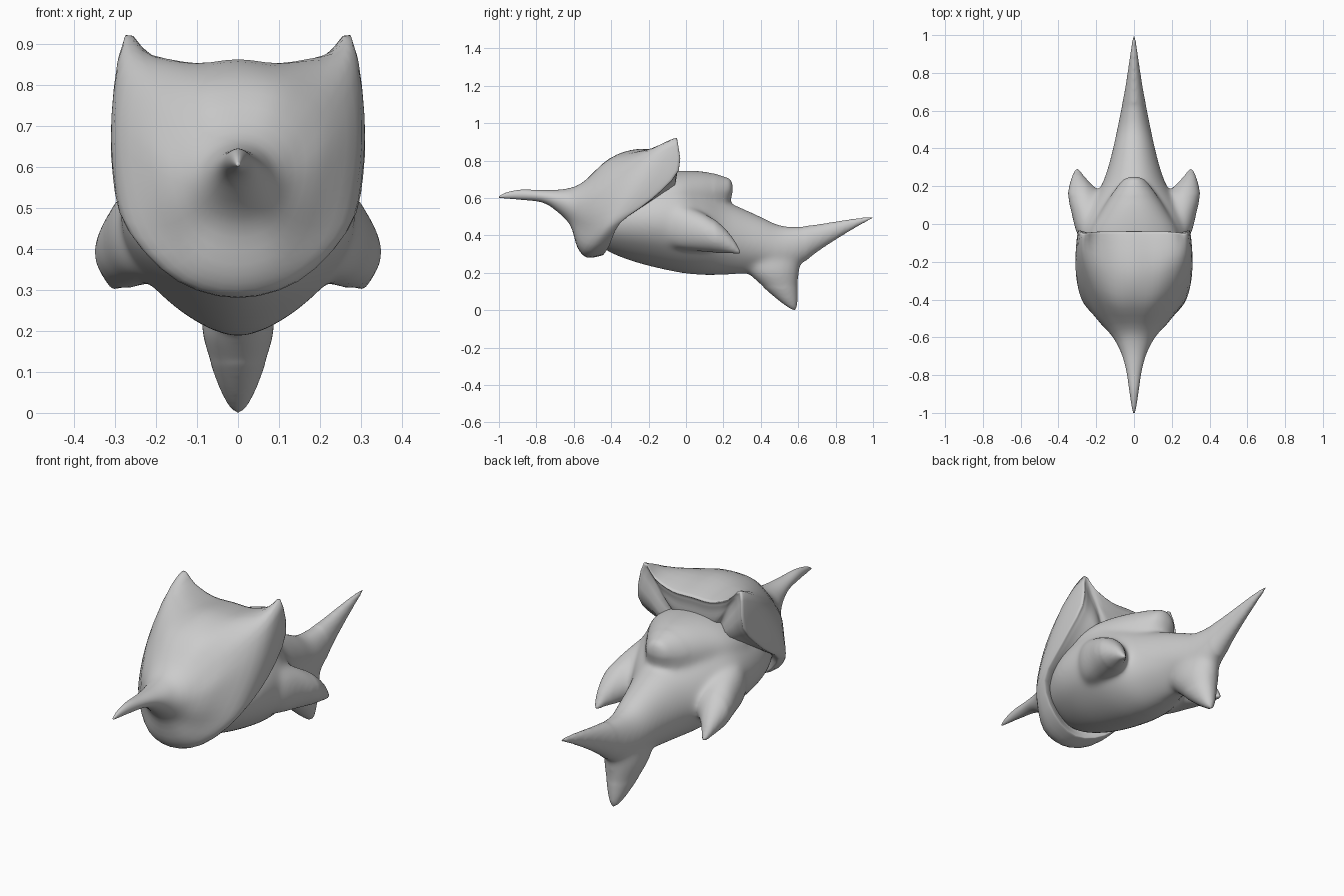
import bpy, bmesh, math
from mathutils import Vector as V

if "Cube" in bpy.data.objects:
    bpy.data.objects.remove(bpy.data.objects["Cube"])


def spline(pts, n, closed):
    """Smooth curve through every point, n steps per span."""
    m = len(pts)
    get = (lambda i: pts[i % m]) if closed else (lambda i: pts[max(0, min(m - 1, i))])
    out = []
    for i in range(m if closed else m - 1):
        a, b, c, d = (get(i + k) for k in (-1, 0, 1, 2))
        for s in range(n):
            t = s / n
            out.append(0.5 * (2 * b + (c - a) * t + (2 * a - 5 * b + 4 * c - d) * t * t
                              + (3 * b - 3 * c + d - a) * t ** 3))
    if not closed:
        out.append(pts[-1].copy())
    return out


def ellipse(cx, y, cz, rx, rz, lean=0.0, keel=0.0):
    """16-point ring across y; lean pushes its top backwards, keel narrows its lower half."""
    ring = []
    for i in range(16):
        a = math.tau * i / 16
        c = math.cos(a)
        w = rx * (1 - keel * min(0, c) ** 2)
        ring.append(V((cx + w * math.sin(a), y + lean * c, cz + rz * c)))
    return ring


def mirror_ring(half):
    """Full ring from top-centre to bottom-centre half outline."""
    h = [V(p) for p in half]
    return h + [V((-p.x, p.y, p.z)) for p in h[-2:0:-1]]


def add_loft(bm, rings, sx=1):
    rings = [spline(r, 3, True) for r in rings]
    cols = [spline(list(c), 4, False) for c in zip(*rings)]
    grid = [[bm.verts.new((sx * p.x, p.y, p.z)) for p in c] for c in cols]
    faces = []
    for i, a in enumerate(grid):
        b = grid[(i + 1) % len(grid)]
        for j in range(len(a) - 1):
            faces.append(bm.faces.new((a[j], b[j], b[j + 1], a[j + 1])))
    faces.append(bm.faces.new([c[0] for c in grid]))
    faces.append(bm.faces.new([c[-1] for c in grid]))
    bmesh.ops.recalc_face_normals(bm, faces=faces)


def make(name, bm):
    me = bpy.data.meshes.new(name)
    bm.to_mesh(me)
    bm.free()
    me.polygons.foreach_set("use_smooth", [True] * len(me.polygons))
    ob = bpy.data.objects.new(name, me)
    bpy.context.collection.objects.link(ob)
    return ob


bm = bmesh.new()

# Body tapering into the upper tail lobe: y, bottom, top, half width
body = [(-.48, .36, .60, .13), (-.40, .305, .63, .21), (-.25, .25, .70, .275),
        (-.05, .203, .725, .285), (.08, .188, .66, .245), (.2, .188, .59, .175),
        (.3, .193, .545, .138), (.4, .2, .50, .112), (.5, .205, .455, .09),
        (.6, .235, .448, .07), (.7, .31, .458, .05), (.8, .376, .474, .034),
        (.9, .436, .49, .02), (.97, .475, .498, .011), (1.0, .488, .502, .006)]
add_loft(bm, [ellipse(0, y, (b + t) / 2, w, (t - b) / 2, 0, .28 if y < .45 else 0)
              for y, b, t, w in body])

# Lower tail lobe: z, front y, back y, half width
lobe = [(.38, .30, .59, .06), (.29, .31, .61, .08), (.21, .325, .606, .09),
        (.13, .405, .598, .07), (.06, .485, .597, .045), (.015, .545, .593, .022),
        (0, .57, .588, .007)]
add_loft(bm, [[V((p.x, p.z, z)) for p in ellipse(0, 0, (a + b) / 2, w, (b - a) / 2)]
              for z, a, b, w in lobe])

# Back hump with an overhanging rear nose
hump = [(-.15, .45, .73, .25), (-.04, .45, .745, .235), (.06, .47, .745, .18),
        (.14, .49, .733, .13), (.2, .52, .715, .088), (.235, .58, .70, .055),
        (.25, .62, .67, .02)]
add_loft(bm, [ellipse(0, y, (b + t) / 2, w, (t - b) / 2) for y, b, t, w in hump])

# Swept side fins
fin = [(.18, -.16, .47, .06, .10), (.225, -.05, .45, .078, .12), (.242, .06, .425, .09, .11),
       (.256, .14, .40, .094, .093), (.277, .2, .375, .066, .07), (.295, .25, .345, .034, .042),
       (.30, .28, .318, .017, .019), (.30, .295, .305, .006, .006)]
for side in (1, -1):
    add_loft(bm, [ellipse(*f) for f in fin], side)

# Fuse the body parts into one skin, then soften the joints but not the tips
raw = make("raw_body", bm)
rm = raw.modifiers.new("fuse", 'REMESH')
rm.mode = 'VOXEL'
rm.voxel_size = .009
fused = bpy.data.meshes.new_from_object(raw.evaluated_get(bpy.context.evaluated_depsgraph_get()))
bpy.data.objects.remove(raw)
bm = bmesh.new()
bm.from_mesh(fused)
soft = [v for v in bm.verts if v.co.y < .64 and v.co.z > .12
        and not (abs(v.co.x) > .25 and v.co.y > .15)
        and not (v.co.z > .63 and v.co.y > .15)]
for _ in range(22):
    bmesh.ops.smooth_vert(bm, verts=soft, factor=.5, use_axis_x=True, use_axis_y=True,
                          use_axis_z=True)
for _ in range(3):
    bmesh.ops.smooth_vert(bm, verts=bm.verts[:], factor=.5, use_axis_x=True, use_axis_y=True,
                          use_axis_z=True)
make("body_with_fins", bm)

# Head hood: eared rear rim flowing forward into the nose horn
rim = mirror_ring([(0, -.055, .835), (.11, -.055, .835), (.21, -.055, .87), (.275, -.06, .92),
                   (.30, -.055, .75), (.305, -.2, .59), (.275, -.36, .465), (.16, -.42, .34),
                   (0, -.45, .292)])
middle = mirror_ring([(0, -.25, .862), (.1, -.24, .852), (.2, -.2, .86), (.275, -.18, .85),
                      (.302, -.25, .71), (.29, -.36, .55), (.25, -.44, .43), (.14, -.51, .32),
                      (0, -.53, .282)])
face = mirror_ring([(0, -.41, .81), (.09, -.41, .80), (.16, -.39, .775), (.205, -.39, .73),
                    (.215, -.45, .63), (.195, -.505, .52), (.16, -.53, .43), (.095, -.57, .36),
                    (0, -.58, .335)])
# Rear wall: the rim closes inwards nearly upright, down onto the back
wall = [[V((p.x * k, p.y + dy, .5 + (p.z - .5) * k)) for p in rim]
        for k, dy in ((.3, -.06), (.6, -.01), (.82, .0), (.94, .008))]
hood = wall + [rim, middle, face,
        ellipse(0, -.585, .57, .12, .115, .035), ellipse(0, -.67, .59, .072, .058, .025),
        ellipse(0, -.77, .609, .042, .033), ellipse(0, -.88, .617, .025, .027),
        ellipse(0, -.96, .613, .013, .016), ellipse(0, -1.0, .605, .004, .004)]
bm = bmesh.new()
add_loft(bm, hood)
make("head_hood", bm)
